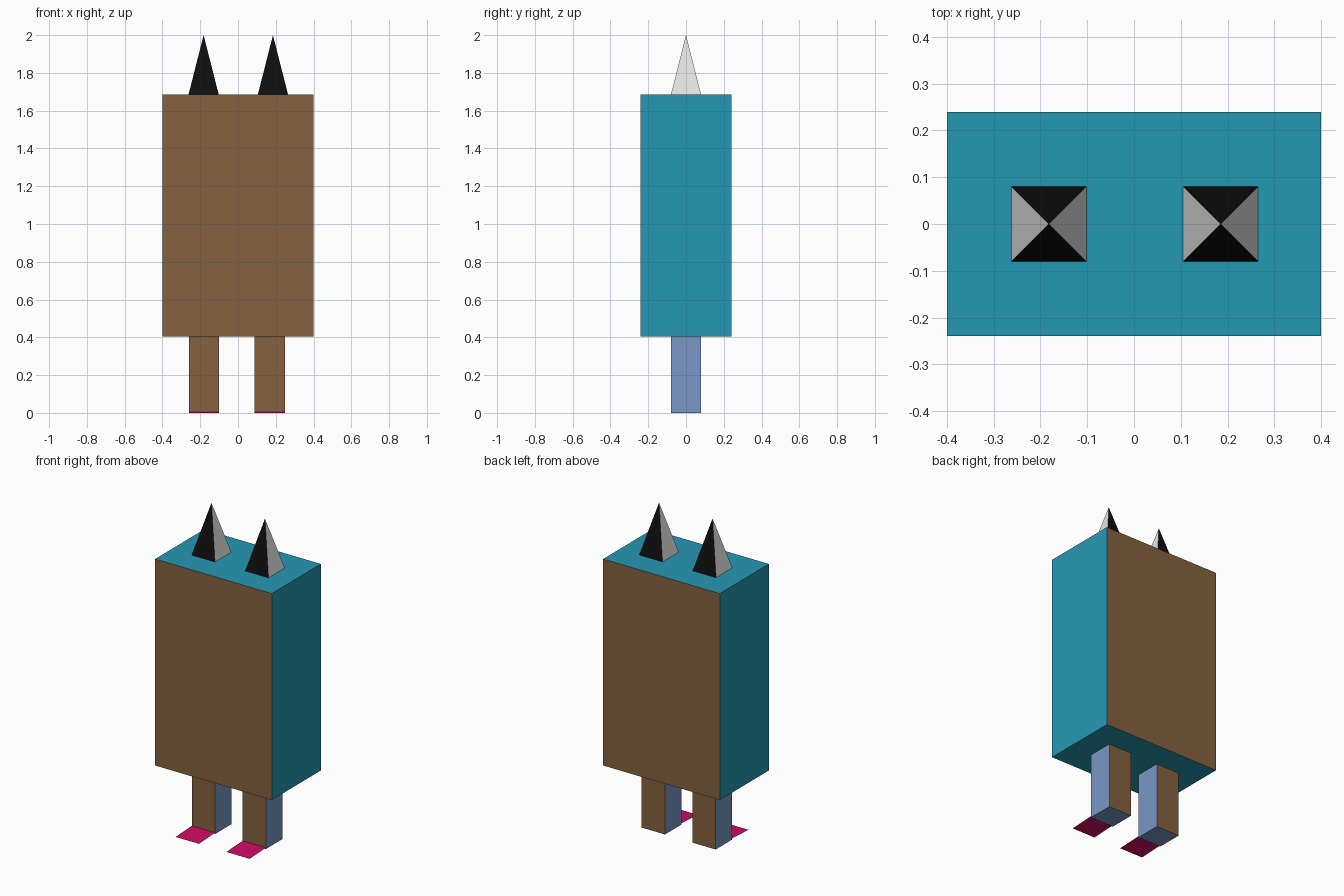
import bpy, bmesh
from mathutils import Matrix, Vector

if "Cube" in bpy.data.objects:
    bpy.data.objects.remove(bpy.data.objects["Cube"])


def material(name, rgb):
    """Flat colour given as 0-255 sRGB, stored linear."""
    lin = [(c / 255 / 12.92) if c < 11 else ((c / 255 + 0.055) / 1.055) ** 2.4 for c in rgb]
    m = bpy.data.materials.new(name)
    m.diffuse_color = (*lin, 1)
    m.use_nodes = True
    m.node_tree.nodes["Principled BSDF"].inputs["Base Color"].default_value = m.diffuse_color
    return m


brown = material("brown", (134, 97, 62))
teal = material("teal", (37, 152, 179))
blue = material("soft blue", (119, 153, 197))
pink = material("magenta", (205, 12, 100))
white = material("pale grey", (228, 228, 228))
black = material("black", (14, 14, 14))


def finish(name, bm, mats):
    """First material everywhere, second (if any) on front and back faces."""
    bm.normal_update()
    if len(mats) > 1:
        for f in bm.faces:
            f.material_index = int(abs(f.normal.y) > 0.7)
    mesh = bpy.data.meshes.new(name)
    bm.to_mesh(mesh)
    bm.free()
    for m in mats:
        mesh.materials.append(m)
    bpy.context.collection.objects.link(bpy.data.objects.new(name, mesh))


def block(name, x, size, z0, z1, mats, pointed=False):
    """Box centred on (x, 0) from z0 to z1; pointed makes it a pyramid."""
    bm = bmesh.new()
    bmesh.ops.create_cube(bm, size=1, matrix=Matrix.Translation((x, 0, (z0 + z1) / 2))
                          @ Matrix.Diagonal((size[0], size[1], z1 - z0, 1)))
    if pointed:
        top = [v for v in bm.verts if v.co.z > (z0 + z1) / 2]
        bmesh.ops.pointmerge(bm, verts=top, merge_co=Vector((x, 0, z1)))
    finish(name, bm, mats)


def foot(name, x):
    """Flat sheet in front of a leg, sloping very slightly to the ground."""
    bm = bmesh.new()
    corners = ((-0.08, -0.24, 0), (0.08, -0.24, 0), (0.08, -0.08, 0.008), (-0.08, -0.08, 0.008))
    bm.faces.new([bm.verts.new((x + dx, y, z)) for dx, y, z in corners])
    finish(name, bm, [pink])


# Body
block("body", 0, (0.8, 0.48), 0.405, 1.685, [teal, brown])

# Legs, feet and horns on each side
for side, leg_x, horn_x in (("left", -0.18, -0.182), ("right", 0.168, 0.185)):
    block(side + "_leg", leg_x, (0.16, 0.16), 0, 0.405, [blue, brown])
    foot(side + "_foot", leg_x)
    block(side + "_horn", horn_x, (0.16, 0.16), 1.685, 2.0, [white, black], pointed=True)
